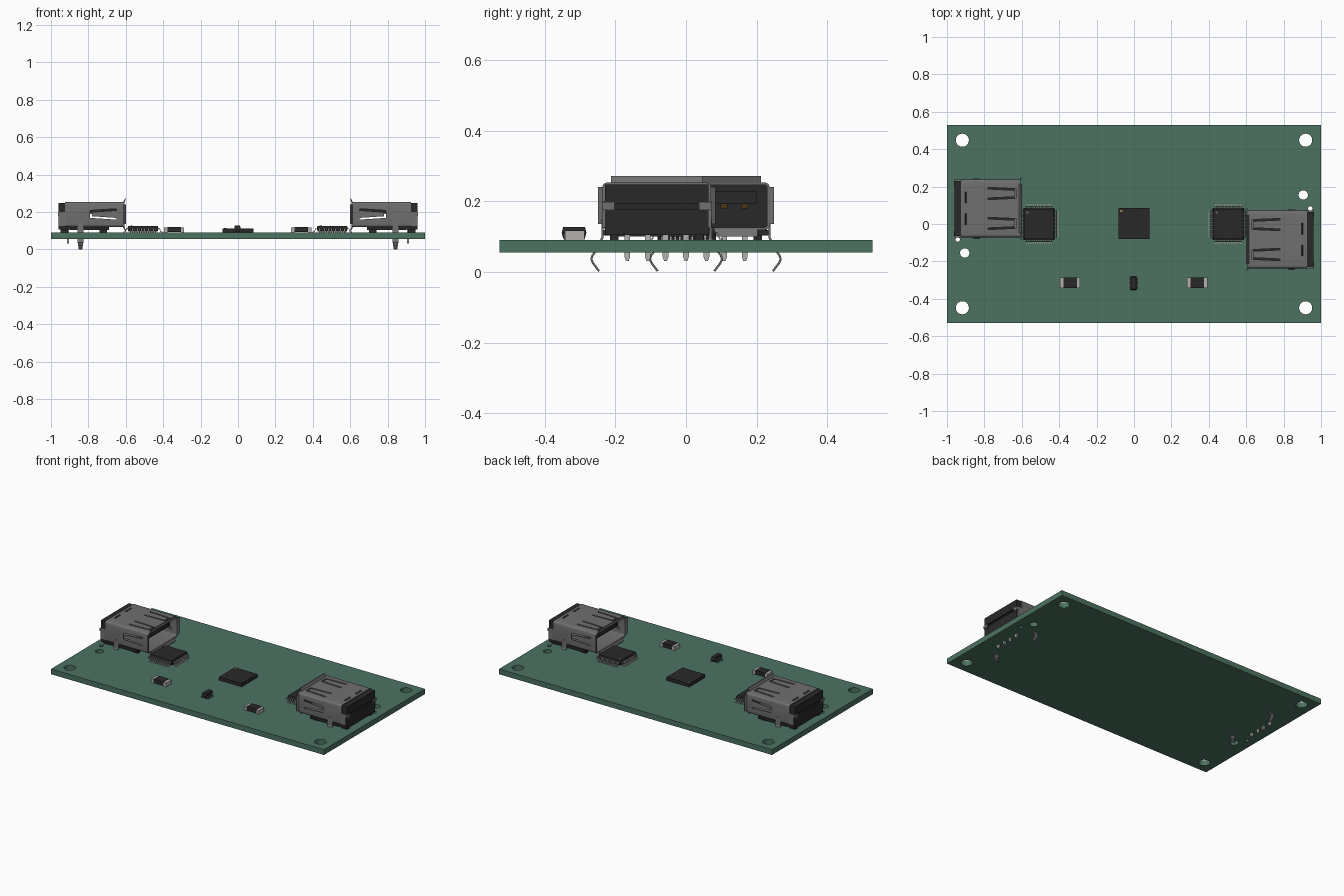
import bpy, bmesh, math
from mathutils import Matrix, Vector

if "Cube" in bpy.data.objects:
    bpy.data.objects.remove(bpy.data.objects["Cube"])


def material(name, r, g, b):
    m = bpy.data.materials.new(name)
    m.diffuse_color = (r, g, b, 1)
    m.use_nodes = True
    m.node_tree.nodes["Principled BSDF"].inputs["Base Color"].default_value = m.diffuse_color
    return m


GREEN = material("board_green", .072, .17, .12)
BLACK = material("black_plastic", .022, .022, .022)
STEEL = material("steel", .16, .16, .16)
TIN = material("tin", .45, .44, .42)
GOLD = material("gold", .5, .27, .06)
CY = .083            # centre line of the left socket


def finish(name, bm, mat):
    bmesh.ops.recalc_face_normals(bm, faces=bm.faces)
    me = bpy.data.meshes.new(name)
    bm.to_mesh(me)
    bm.free()
    me.materials.append(mat)
    ob = bpy.data.objects.new(name, me)
    bpy.context.collection.objects.link(ob)
    return ob


def loft(bm, loops, cap=True):
    rows = [[bm.verts.new(p) for p in lp] for lp in loops]
    n = len(rows[0])
    pairs = list(zip(rows, rows[1:])) + ([] if cap else [(rows[-1], rows[0])])
    for a, b in pairs:
        for i in range(n):
            bm.faces.new((a[i], a[(i + 1) % n], b[(i + 1) % n], b[i]))
    if cap:
        bm.faces.new(rows[0])
        bm.faces.new(rows[-1])


def prism(bm, pts, axis, lo, hi):
    put = {'x': lambda a, b, h: (h, a, b), 'y': lambda a, b, h: (a, h, b),
           'z': lambda a, b, h: (a, b, h)}[axis]
    loft(bm, [[put(a, b, h) for a, b in pts] for h in (lo, hi)])


def box(bm, x0, x1, y0, y1, z0, z1):
    prism(bm, [(x0, y0), (x1, y0), (x1, y1), (x0, y1)], 'z', z0, z1)


def disc(bm, x, y, r, z0, z1, n=32):
    prism(bm, [(x + r * math.cos(k * math.tau / n), y + r * math.sin(k * math.tau / n))
               for k in range(n)], 'z', z0, z1)


def tiers(bm, cx, cy, levels):
    loft(bm, [[(cx - a, cy - b, z), (cx + a, cy - b, z), (cx + a, cy + b, z), (cx - a, cy + b, z)]
              for a, b, z in levels])


def ribbon(bm, path, t, mat):
    """Bent strip: path of (u, z, half width) in the xz plane, then placed by mat."""
    loops = []
    for i, (u, z, w) in enumerate(path):
        p, q = path[max(i - 1, 0)], path[min(i + 1, len(path) - 1)]
        d = Vector((q[0] - p[0], q[1] - p[1])).normalized() * t / 2
        loops.append([mat @ Vector((u + s * -d.y, v, z + s * d.x))
                      for s, v in ((1, -w), (1, w), (-1, w), (-1, -w))])
    loft(bm, loops)


def cut(ob, bm):
    cutter = finish("cutter", bm, BLACK)
    cutter.hide_render = True
    mod = ob.modifiers.new("cut", 'BOOLEAN')
    mod.object, mod.operation, mod.solver = cutter, 'DIFFERENCE', 'EXACT'
    bpy.context.view_layer.objects.active = ob
    bpy.ops.object.modifier_apply(modifier="cut")
    bpy.data.objects.remove(cutter)


def smooth(ob):
    bpy.ops.object.select_all(action='DESELECT')
    ob.select_set(True)
    bpy.context.view_layer.objects.active = ob
    bpy.ops.object.shade_smooth_by_angle(angle=math.radians(30))


def move_turn(x, y, deg):
    return Matrix.Translation((x, y, 0)) @ Matrix.Rotation(math.radians(deg), 4, 'Z')


# Circuit board with mounting and locating holes
bm = bmesh.new()
box(bm, -1, 1, -.528, .528, .055, .09)
board = finish("circuit_board", bm, GREEN)
bm = bmesh.new()
for s in (1, -1):
    for x, y, r in ((.918, .448, .035), (.918, -.448, .035), (.905, .155, .025), (.942, .083, .012)):
        disc(bm, s * x, s * y, r, 0, .2)
cut(board, bm)
smooth(board)

socket = []

# Socket shell: rounded tube with spring slots
def rounded(w, h, r):
    return [(CY + sy * (w - r) + r * math.cos(a), .186 + sz * (h - r) + r * math.sin(a))
            for q, (sy, sz) in enumerate(((1, 1), (-1, 1), (-1, -1), (1, -1)))
            for a in [(q + k / 4) * math.pi / 2 for k in range(5)]]

out, inn = rounded(.154, .067, .014), rounded(.147, .06, .008)
bm = bmesh.new()
loft(bm, [[(x, *p) for p in lp] for x, lp in
          ((-.925, out), (-.607, out), (-.607, inn), (-.925, inn))], cap=False)
shell = finish("socket_shell", bm, STEEL)


def u_slot(root, tip, c, h0, h1, w=.009):
    d = w if tip > root else -w
    return [(root, c + h0), (tip, c + h1), (tip, c - h1), (root, c - h0),
            (root, c - h0 + w), (tip - d, c - h1 + w), (tip - d, c + h1 - w), (root, c + h0 - w)]

bm = bmesh.new()
for s in (-1, 1):
    prism(bm, u_slot(-.78, -.63, CY + s * .08, .033, .026), 'z', .23, .27)
    yc = CY + s * .154
    prism(bm, u_slot(-.65, -.79, .188, .029, .02), 'y', yc - .02, yc + .02)
    box(bm, -.906, -.896, CY + s * .058 - .03, CY + s * .058 + .03, .23, .27)
cut(shell, bm)
smooth(shell)
socket.append(shell)

# Flared lips round the mouth
bm = bmesh.new()
flare = [(-.615, 0), (-.607, 0), (-.599, .021), (-.605, .021)]
prism(bm, [(x, .25 + d) for x, d in flare], 'y', CY - .13, CY + .13)
prism(bm, [(x, .121 - d) for x, d in flare], 'y', CY - .12, CY + .12)
for s in (-1, 1):
    prism(bm, [(x, CY + s * (.15 + d * .8)) for x, d in flare], 'z', .135, .24)
socket.append(finish("mouth_lips", bm, STEEL))

# Wrap tabs at the rear and bent retaining legs
bm = bmesh.new()
for s in (-1, 1):
    y0, y1 = sorted((CY + s * .147, CY + s * .155))
    box(bm, -.956, -.92, y0, y1, .125, .2)
    y0, y1 = sorted((CY + s * .12, CY + s * .155))
    box(bm, -.963, -.956, y0, y1, .177, .196)
socket.append(finish("rear_tabs", bm, STEEL))
bm = bmesh.new()
leg = [(.153, .15, .017), (.153, .098, .017), (.172, .06, .017), (.182, .046, .016),
       (.185, .036, .015), (.181, .026, .013), (.163, .0018, .009)]
for s in (90, -90):
    ribbon(bm, leg, .006, move_turn(-.842, CY, s))
socket.append(finish("retaining_legs", bm, STEEL))

# Black housing: rear block with groove, base, feet and tongue
bm = bmesh.new()
box(bm, -.96, -.9, CY - .147, CY + .147, .194, .247)
box(bm, -.95, -.9, CY - .146, CY + .146, .178, .194)
box(bm, -.96, -.9, CY - .147, CY + .147, .105, .178)
box(bm, -.9, -.69, CY - .15, CY + .15, .103, .119)
for x in (-.93, -.72):
    for s in (-1, 1):
        y = CY + s * .12
        box(bm, x - .02, x + .02, y - .012, y + .012, .09, .106)
box(bm, -.9, -.64, CY - .118, CY + .118, .193, .229)
socket.append(finish("socket_housing", bm, BLACK))

# Contacts inside the mouth and solder pins through the board
bm, bp = bmesh.new(), bmesh.new()
for o in (-.083, -.025, .025, .083):
    y = CY + o
    prism(bm, [(-.9, .195), (-.65, .195), (-.66, .189), (-.69, .18), (-.73, .189), (-.9, .189)],
          'y', y - .01, y + .01)
    prism(bp, [(y + a, z) for a, z in ((-.008, .112), (.008, .112), (.008, .042),
                                       (.004, .031), (-.004, .031), (-.008, .042))],
          'x', -.915, -.904)
socket += [finish("contacts", bm, GOLD), finish("solder_pins", bp, TIN)]

# Second socket: same meshes turned half way round
for ob in socket:
    ob.name = "left_" + ob.name
    twin = ob.copy()
    twin.name = ob.name.replace("left_", "right_")
    twin.rotation_euler.z = math.pi
    bpy.context.collection.objects.link(twin)

# Leaded square chips
gull = [(.078, .111, .0035), (.089, .111, .0035), (.095, .0935, .0035), (.105, .0925, .0035)]
for side, cx in (("left", -.508), ("right", .504)):
    bm = bmesh.new()
    tiers(bm, cx, 0, [(.078, .078, .096), (.083, .083, .111), (.079, .079, .126)])
    finish(side + "_chip_body", bm, BLACK)
    bm = bmesh.new()
    for q in range(4):
        for k in range(12):
            m = move_turn(cx, 0, q * 90) @ Matrix.Translation((0, (k - 5.5) * .0122, 0))
            ribbon(bm, gull, .004, m)
    finish(side + "_chip_leads", bm, TIN)
    bm = bmesh.new()
    disc(bm, cx - .062, .062, .006, .125, .1265, 16)
    finish(side + "_chip_dot", bm, STEEL)

# Flat leadless chip in the middle
bm = bmesh.new()
tiers(bm, 0, .002, [(.083, .083, .09), (.083, .083, .112)])
finish("centre_chip", bm, BLACK)
bm = bmesh.new()
disc(bm, -.068, .07, .006, .111, .1128, 16)
finish("centre_chip_dot", bm, GOLD)

# Two end-capped passives
for side, cx in (("left", -.342), ("right", .338)):
    bm = bmesh.new()
    box(bm, cx - .05, cx + .05, -.341, -.289, .092, .115)
    box(bm, cx - .036, cx + .036, -.343, -.287, .094, .119)
    finish(side + "_passive_body", bm, BLACK)
    bm = bmesh.new()
    for s in (-1, 1):
        tiers(bm, cx + s * .045, -.315, [(.009, .028, .09), (.009, .028, .117)])
    finish(side + "_passive_caps", bm, TIN)

# Small six-lead part
bm = bmesh.new()
tiers(bm, -.003, -.317, [(.013, .031, .095), (.017, .035, .111), (.014, .031, .127)])
finish("small_chip_body", bm, BLACK)
bm = bmesh.new()
small = [(.014, .109, .006), (.018, .108, .006), (.02, .093, .006), (.025, .092, .006)]
for a in (0, 180):
    for k in (-1, 0, 1):
        ribbon(bm, small, .004, move_turn(-.003, -.317, a) @ Matrix.Translation((0, k * .022, 0)))
finish("small_chip_leads", bm, STEEL)
